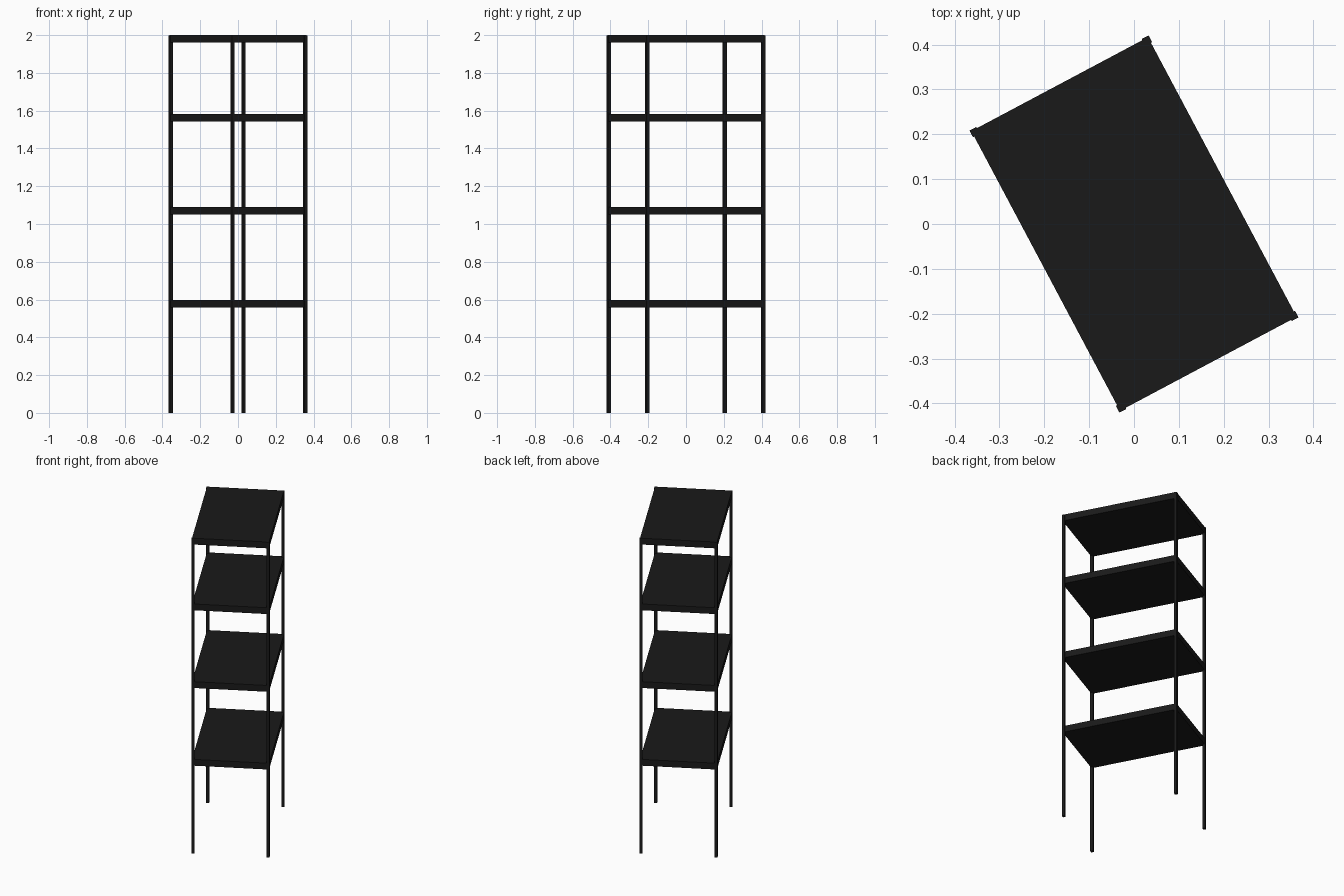
import bpy
from math import radians
from mathutils import Matrix

if "Cube" in bpy.data.objects:
    bpy.data.objects.remove(bpy.data.objects["Cube"])

ROT = Matrix.Rotation(radians(28), 4, 'Z')
black = bpy.data.materials.new("black_metal")
black.diffuse_color = (0.01, 0.01, 0.01, 1)
black.use_nodes = True
black.node_tree.nodes["Principled BSDF"].inputs["Base Color"].default_value = black.diffuse_color


def box(name, center, size):
    bpy.ops.mesh.primitive_cube_add(size=1)
    ob = bpy.context.object
    ob.name = name
    ob.data.transform(Matrix.Diagonal((*size, 1)))
    ob.matrix_world = ROT @ Matrix.Translation(center)
    ob.data.materials.append(black)
    return ob


# Four slim corner posts
W = 0.017
HX, HY = 0.226, 0.356
for sx in (-1, 1):
    for sy in (-1, 1):
        side = "left" if sx < 0 else "right"
        end = "front" if sy < 0 else "back"
        box(f"{end}_{side}_post",
            (sx * (HX - W / 2), sy * (HY - W / 2), 0.9995), (W, W, 1.999))

# Four shelves, slightly inset from the outer faces of the posts
for i, top in enumerate((0.597, 1.09, 1.583, 2.0)):
    box(f"shelf_{i + 1}", (0, 0, top - 0.02), (0.446, 0.706, 0.04))
